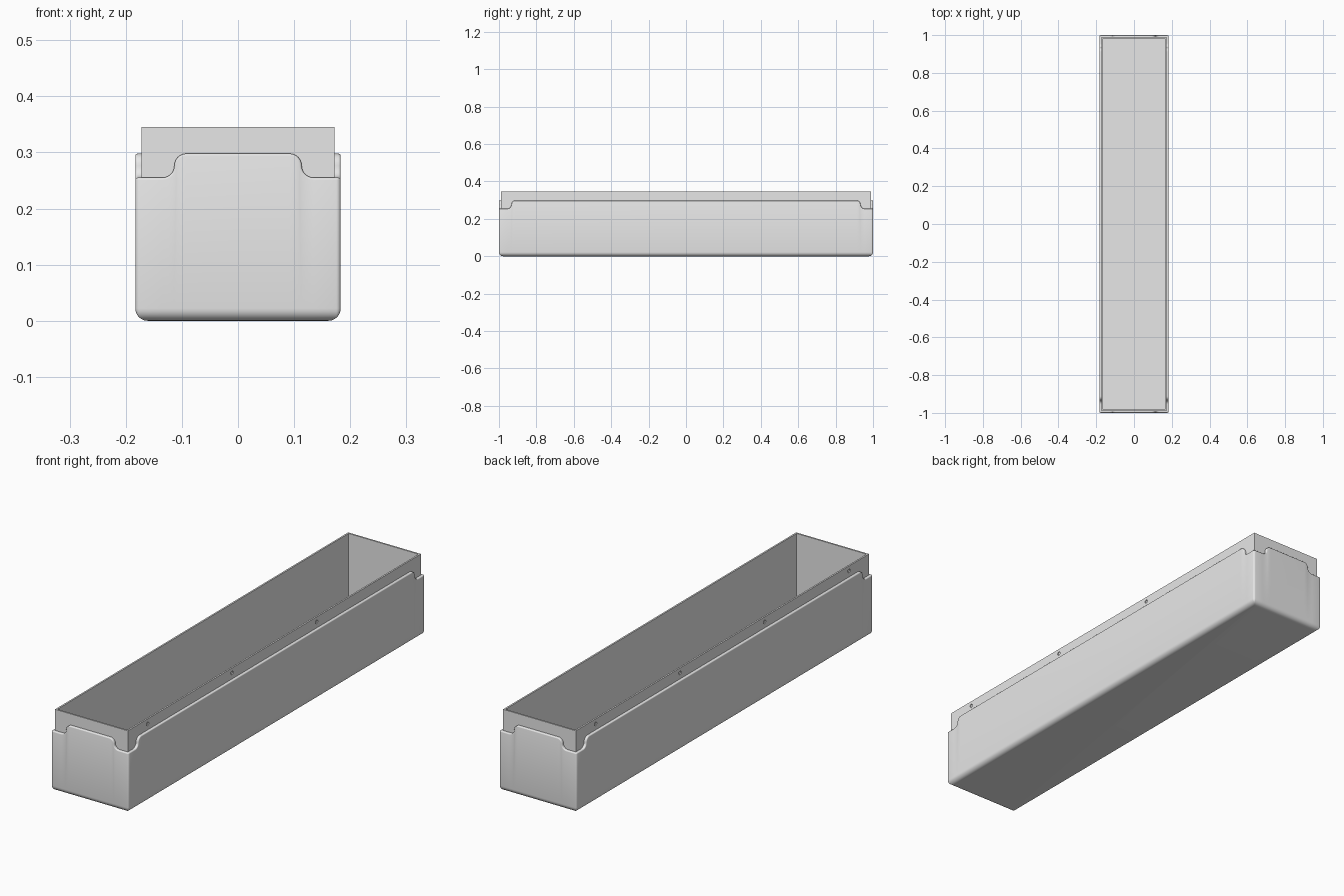
import bpy, bmesh
from math import sin, cos, pi, hypot

if "Cube" in bpy.data.objects:
    bpy.data.objects.remove(bpy.data.objects["Cube"], do_unlink=True)

HX, HY = 0.183, 1.0        # sleeve half sizes
LOW, HIGH = 0.255, 0.298   # sleeve rim heights
WALL, RIM = 0.011, 0.004   # sleeve wall and rim rounding
CORNER, FOOT = 0.008, 0.022

grey = bpy.data.materials.new("plain grey")
grey.use_nodes = True
grey.diffuse_color = (0.8, 0.8, 0.8, 1)
grey.node_tree.nodes["Principled BSDF"].inputs["Base Color"].default_value = (0.8, 0.8, 0.8, 1)


def finish(name, bm):
    bmesh.ops.recalc_face_normals(bm, faces=bm.faces)
    mesh = bpy.data.meshes.new(name)
    bm.to_mesh(mesh)
    bm.free()
    obj = bpy.data.objects.new(name, mesh)
    bpy.context.collection.objects.link(obj)
    mesh.materials.append(grey)
    return obj


def smooth(obj, angle=0.6):
    bpy.ops.object.select_all(action="DESELECT")
    obj.select_set(True)
    bpy.context.view_layer.objects.active = obj
    bpy.ops.object.shade_smooth_by_angle(angle=angle)


def step_curve(start):
    """S-shaped drop from HIGH to LOW: (distance, height, normal) samples."""
    r = (HIGH - LOW) / 2
    pts = []
    for i in range(7):
        a = i / 6 * pi / 2
        pts.append((start + r * sin(a), HIGH - r + r * cos(a), sin(a), cos(a)))
    for i in range(1, 7):
        a = pi / 2 - i / 6 * pi / 2
        pts.append((start + 2 * r - r * sin(a), LOW + r - r * cos(a), sin(a), cos(a)))
    return pts


def side_points(start):
    half = step_curve(start)
    return [(-s, z, -ns, nz) for s, z, ns, nz in reversed(half)] + half


def perimeter(inset, drop=0.0):
    """Counter-clockwise loop of (x, y, top) at an inset, rim lowered along its normal."""
    loop = []
    r = max(CORNER - inset, 0.0005)
    # each side: outward normal, direction of travel, reach, step start
    sides = [((0, -1), (1, 0), HY, HX, 0.092), ((1, 0), (0, 1), HX, HY, 0.912),
             ((0, 1), (-1, 0), HY, HX, 0.092), ((-1, 0), (0, -1), HX, HY, 0.912)]
    for n, t, out, along, start in sides:
        for s, z, ns, nz in side_points(start):
            u, d = s - ns * drop, out - inset
            loop.append((n[0] * d + t[0] * u, n[1] * d + t[1] * u, z - nz * drop))
        for i in range(5):
            a = i / 4 * pi / 2
            d, u = out - inset - r + r * cos(a), along - inset - r + r * sin(a)
            loop.append((n[0] * d + t[0] * u, n[1] * d + t[1] * u, LOW - drop))
    return loop


# Outer sleeve: rounded foot, wall, rounded scalloped rim, inner wall
bm = bmesh.new()
rings = []
for i in range(7):
    a = i / 6 * pi / 2
    rings.append([(x, y, FOOT * (1 - sin(a)))
                  for x, y, _ in perimeter(FOOT * (1 - cos(a)))][:])
rings = [[(x, y, FOOT * (1 - cos(i / 6 * pi / 2)))
          for x, y, _ in perimeter(FOOT * (1 - sin(i / 6 * pi / 2)))] for i in range(7)]
for i in range(4):
    a = i / 3 * pi / 2
    rings.append(perimeter(RIM * (1 - cos(a)), RIM * (1 - sin(a))))
rings.append(perimeter(WALL))
rings.append([(x, y, 0.02) for x, y, _ in perimeter(WALL)])
verts = [[bm.verts.new(p) for p in ring] for ring in rings]
for lower, upper in zip(verts, verts[1:]):
    for i in range(len(lower)):
        j = (i + 1) % len(lower)
        bm.faces.new((lower[i], lower[j], upper[j], upper[i]))
bm.faces.new(verts[0][::-1])
bm.faces.new(verts[-1])
smooth(finish("outer_sleeve", bm))

# Inner liner: open box standing proud of the sleeve
bm = bmesh.new()


def box_loop(hx, hy, z):
    return [bm.verts.new((sx * hx, sy * hy, z))
            for sx, sy in ((-1, -1), (1, -1), (1, 1), (-1, 1))]


LX, LY, TOP, THICK = 0.172, 0.989, 0.345, 0.007
loops = [box_loop(LX, LY, 0.012), box_loop(LX, LY, TOP),
         box_loop(LX - THICK, LY - THICK, TOP), box_loop(LX - THICK, LY - THICK, 0.024)]
for a, b in zip(loops, loops[1:]):
    for i in range(4):
        j = (i + 1) % 4
        bm.faces.new((a[i], a[j], b[j], b[i]))
bm.faces.new(loops[0][::-1])
bm.faces.new(loops[-1])
liner = finish("inner_liner", bm)

# Blind fixing holes along both long sides of the liner
bm = bmesh.new()
for side in (-1, 1):
    for y in (-0.855, -0.285, 0.285, 0.855):
        made = bmesh.ops.create_cone(bm, cap_ends=True, segments=20,
                                     radius1=0.008, radius2=0.008, depth=0.01)["verts"]
        for v in made:
            x, yy, z = v.co
            v.co = (side * (LX + 0.001) + z, y + yy, 0.324 + x)
cutter = finish("hole_cutter", bm)
cutter.hide_render = True
cut = liner.modifiers.new("holes", "BOOLEAN")
cut.object, cut.operation, cut.solver = cutter, "DIFFERENCE", "EXACT"
bpy.context.view_layer.update()
mesh = bpy.data.meshes.new_from_object(liner.evaluated_get(bpy.context.evaluated_depsgraph_get()))
liner.modifiers.clear()
liner.data = mesh
bpy.data.objects.remove(cutter, do_unlink=True)
smooth(liner)
